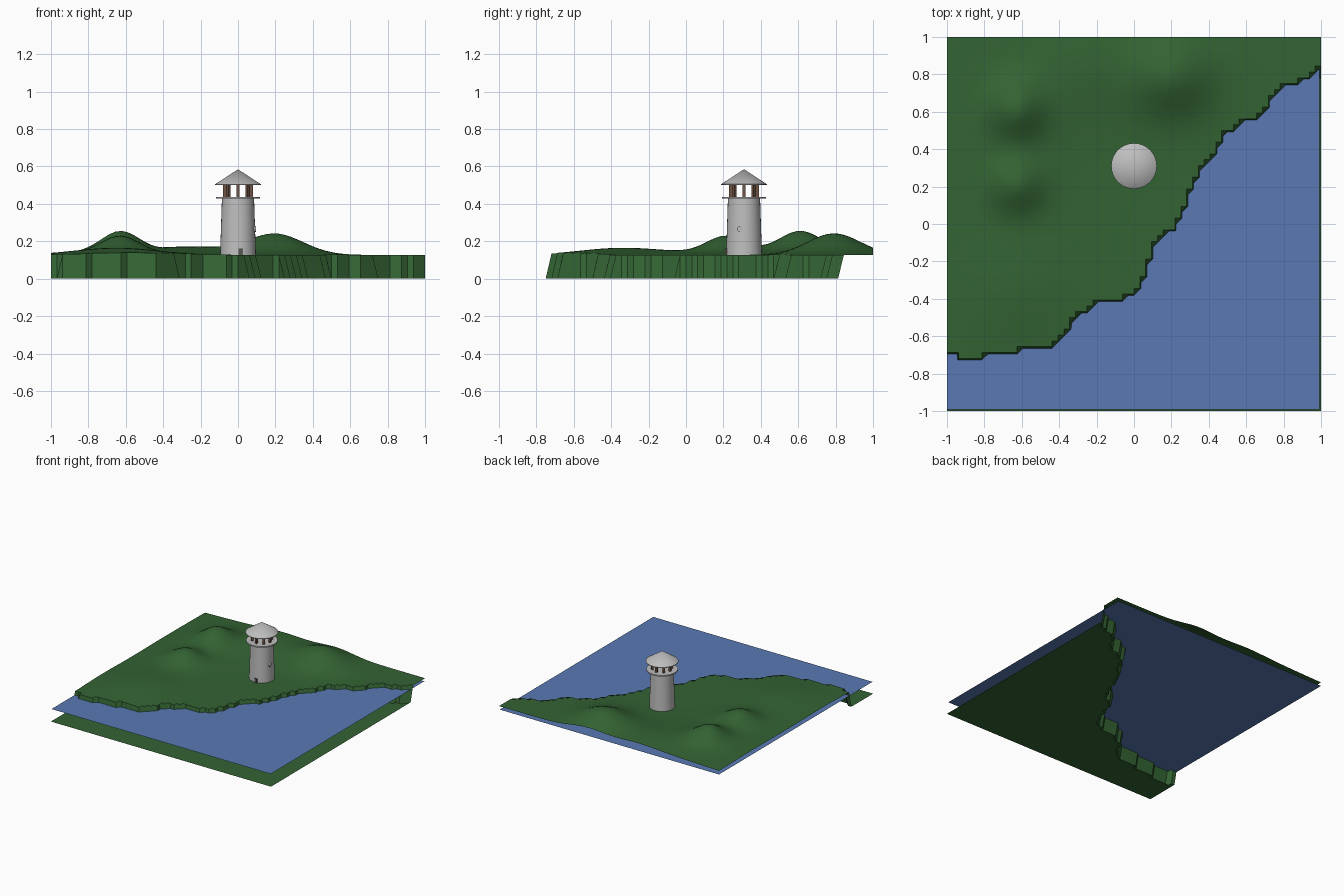
import bpy, bmesh, math
from mathutils import Matrix, Vector

if "Cube" in bpy.data.objects:
    bpy.data.objects.remove(bpy.data.objects["Cube"])


def material(name, rgb):
    m = bpy.data.materials.new(name)
    m.diffuse_color = (*rgb, 1)
    m.use_nodes = True
    m.node_tree.nodes["Principled BSDF"].inputs["Base Color"].default_value = m.diffuse_color
    return m


GRASS = material("grass green", (0.033, 0.125, 0.033))
WATER = material("sea blue", (0.10, 0.19, 0.45))
STONE = material("pale stone", (0.52, 0.52, 0.52))
WOOD = material("brown wood", (0.16, 0.09, 0.06))
DARK = material("dark door", (0.10, 0.09, 0.08))


def finish(name, bm, mat, angle=30):
    me = bpy.data.meshes.new(name)
    bm.to_mesh(me)
    bm.free()
    me.materials.append(mat)
    ob = bpy.data.objects.new(name, me)
    bpy.context.collection.objects.link(ob)
    bpy.ops.object.select_all(action='DESELECT')
    ob.select_set(True)
    bpy.context.view_layer.objects.active = ob
    bpy.ops.object.shade_smooth_by_angle(angle=math.radians(angle))
    return ob


def lathe(name, profile, mat, n=32, angle=30):
    """Spin an (r, z) profile round the tower axis."""
    bm = bmesh.new()
    vs = [bm.verts.new((TX + r, TY, z)) for r, z in profile]
    es = [bm.edges.new(p) for p in zip(vs, vs[1:])]
    bmesh.ops.spin(bm, geom=vs + es, cent=(TX, TY, 0), axis=(0, 0, 1),
                   angle=math.tau, steps=n, use_duplicate=False)
    bmesh.ops.remove_doubles(bm, verts=bm.verts, dist=1e-5)
    bmesh.ops.recalc_face_normals(bm, faces=bm.faces)
    return finish(name, bm, mat, angle)


def box(name, centre, size, mat, turn=0):
    bm = bmesh.new()
    bmesh.ops.create_cube(bm, size=1, matrix=Matrix.Translation(centre)
                          @ Matrix.Rotation(turn, 4, 'Z') @ Matrix.Diagonal((*size, 1)))
    return finish(name, bm, mat)


TX, TY = 0.0, 0.31

# terrain: one sheet, stepping down to the sea bed along the coast
# coast as (first land row, number of grid columns)
RUNS = [(10, 2), (9, 5), (10, 6), (11, 6), (12, 1), (13, 1), (14, 1), (16, 1), (17, 2),
        (18, 1), (19, 5), (20, 2), (21, 1), (23, 1), (26, 1), (29, 1), (30, 1), (31, 2),
        (33, 1), (35, 1), (38, 1), (40, 1), (42, 1), (43, 1), (44, 1), (46, 1), (48, 2),
        (49, 1), (50, 3), (51, 1), (52, 1), (54, 1), (55, 1), (56, 3), (57, 2), (58, 1), (59, 1)]
COAST = [row for row, n in RUNS for _ in range(n)]
# hills: x, y, height, spread x, spread y
HILLS = [(-0.63, 0.61, 0.105, 0.10, 0.11), (-0.63, 0.21, 0.085, 0.10, 0.10),
         (0.20, 0.79, 0.112, 0.15, 0.14), (-0.65, -0.35, 0.036, 0.22, 0.22),
         (-0.25, 0.85, 0.04, 0.2, 0.2), (-0.65, 0.5, 0.022, 0.25, 0.4)]


def ground(x, y):
    return 0.127 + sum(h * math.exp(-((x - a) / s) ** 2 / 2 - ((y - b) / t) ** 2 / 2)
                       for a, b, h, s, t in HILLS)


N = 64
bm = bmesh.new()
grid = []
for i in range(N + 1):
    x = -1 + 2 * i / N
    grid.append([bm.verts.new((x, -1 + 2 * j / N,
                               ground(x, -1 + 2 * j / N) if j >= COAST[i] else 0))
                 for j in range(N + 1)])
for i in range(N):
    for j in range(N):
        bm.faces.new((grid[i][j], grid[i + 1][j], grid[i + 1][j + 1], grid[i][j + 1]))
finish("terrain", bm, GRASS, 40)

# sea surface
bm = bmesh.new()
bm.faces.new([bm.verts.new(p) for p in
              ((-1, -0.993, 0.1), (0.993, -0.993, 0.1), (0.993, 1, 0.1), (-1, 1, 0.1))])
finish("sea", bm, WATER)

# lighthouse tower, gallery and roof
lathe("tower", [(0, 0.12), (0.096, 0.12), (0.086, 0.43), (0, 0.43)], STONE)
lathe("gallery", [(0, 0.428), (0.118, 0.428), (0.118, 0.438), (0, 0.438)], STONE)
lathe("roof", [(0, 0.5), (0.122, 0.5), (0.122, 0.505), (0, 0.585)], STONE, angle=40)

# lantern posts
for k in range(8):
    a = k * math.pi / 4
    box("lantern_post", (TX + 0.073 * math.cos(a), TY + 0.073 * math.sin(a), 0.469),
        (0.016, 0.016, 0.066), WOOD, a)

# door at the front
box("door", (0.013, TY - 0.094, 0.14), (0.022, 0.014, 0.044), DARK)

# round window on the right side
for name, r, depth, mat in (("window_frame", 0.016, 0.012, STONE),):
    bm = bmesh.new()
    bmesh.ops.create_cone(bm, cap_ends=True, segments=20, radius1=r, radius2=r, depth=depth,
                          matrix=Matrix.Translation((0.091, TY - 0.022, 0.265))
                          @ Matrix.Rotation(math.pi / 2, 4, 'Y'))
    finish(name, bm, mat)
